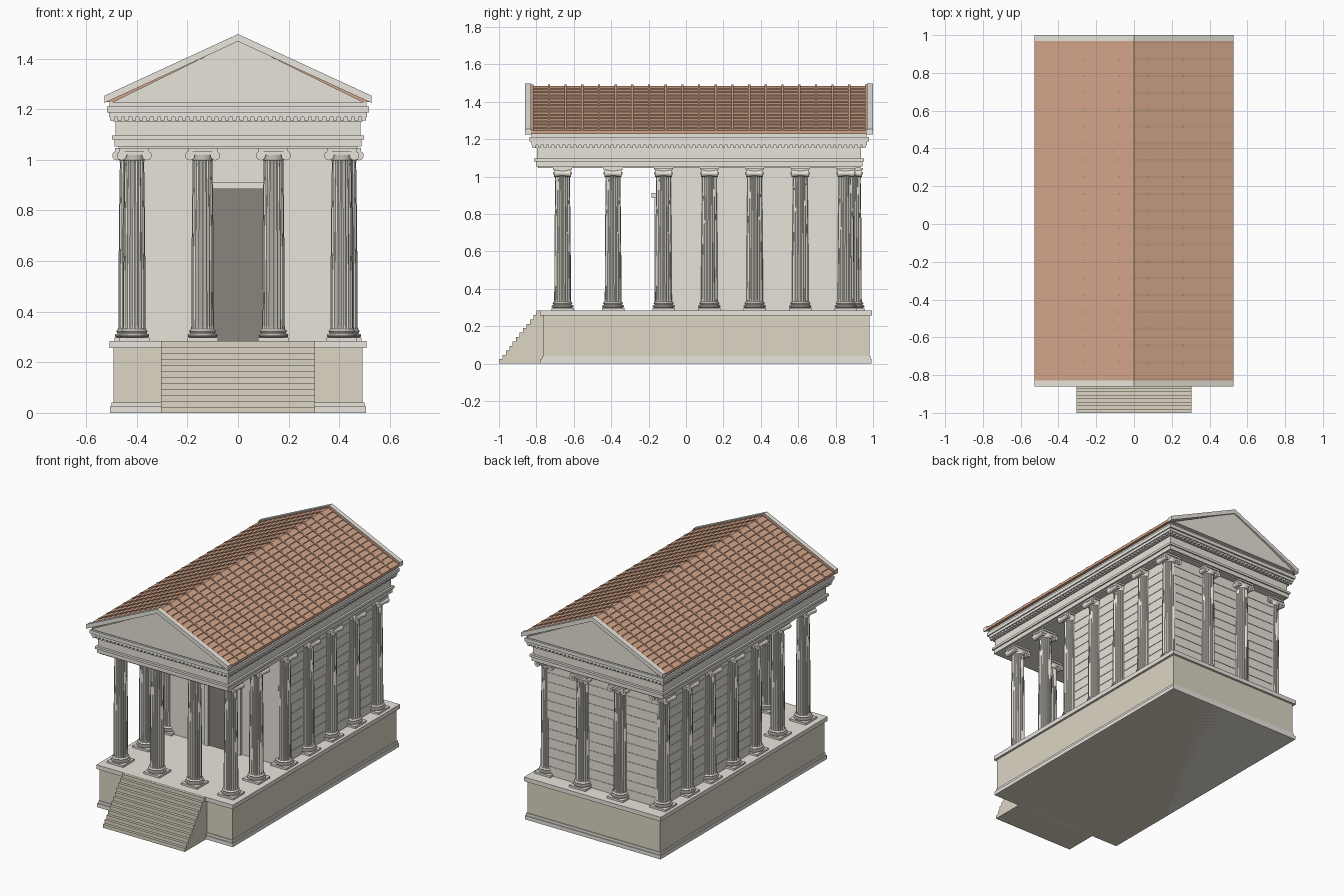
import bpy, bmesh, math

if "Cube" in bpy.data.objects:
    bpy.data.objects.remove(bpy.data.objects["Cube"])

def mat(name, c):
    m = bpy.data.materials.new(name)
    m.diffuse_color = (*c, 1)
    m.use_nodes = True
    m.node_tree.nodes["Principled BSDF"].inputs["Base Color"].default_value = m.diffuse_color
    return m

STONE = mat("stone", (0.80, 0.77, 0.69))
TRIM = mat("trim", (0.82, 0.79, 0.73))
TUFF = mat("podium_stone", (0.72, 0.67, 0.55))
TILE = mat("tile", (0.64, 0.37, 0.25))
DARK = mat("door_dark", (0.25, 0.23, 0.20))

def finish(bm, name, m):
    bmesh.ops.recalc_face_normals(bm, faces=bm.faces)
    me = bpy.data.meshes.new(name)
    bm.to_mesh(me)
    bm.free()
    me.materials.append(m)
    ob = bpy.data.objects.new(name, me)
    bpy.context.collection.objects.link(ob)
    return ob

def add_prism(bm, pts, y0, y1):
    a = [bm.verts.new((x, y0, z)) for x, z in pts]
    b = [bm.verts.new((x, y1, z)) for x, z in pts]
    n = len(pts)
    bm.faces.new(a)
    bm.faces.new(b[::-1])
    for i in range(n):
        bm.faces.new((a[i], a[(i + 1) % n], b[(i + 1) % n], b[i]))

def add_box(bm, x0, x1, y0, y1, z0, z1):
    add_prism(bm, [(x0, z0), (x1, z0), (x1, z1), (x0, z1)], y0, y1)

def boxes(name, items, m):
    bm = bmesh.new()
    for b in items:
        add_box(bm, *b)
    return finish(bm, name, m)

def prisms(name, items, m):
    bm = bmesh.new()
    for pts, y0, y1 in items:
        add_prism(bm, pts, y0, y1)
    return finish(bm, name, m)

def lathe(bm, rings, n, flute=0.0):
    # rings of (radius, z); alternate vertices pulled in by flute
    loops = []
    for r, z in rings:
        loops.append([bm.verts.new(((r - flute * (i % 2)) * math.cos(2 * math.pi * i / n),
                                    (r - flute * (i % 2)) * math.sin(2 * math.pi * i / n), z))
                      for i in range(n)])
    for a, b in zip(loops, loops[1:]):
        for i in range(n):
            bm.faces.new((a[i], a[(i + 1) % n], b[(i + 1) % n], b[i]))
    bm.faces.new(loops[0][::-1])
    bm.faces.new(loops[-1])

# Podium with base and cap mouldings
boxes("podium", [(-.493, .493, -.765, .98, 0, .257)], TUFF)
boxes("podium_base", [(-.505, .505, -.777, .992, 0, .025), (-.499, .499, -.771, .986, .025, .042)], TRIM)
boxes("podium_cap", [(-.508, .508, -.78, .995, .257, .285)], TRIM)

# Front stairs
N = 12
boxes("stairs", [(-.305, .305, -1 + i * .22 / N, -.765, i * .284 / N, (i + 1) * .284 / N)
                 for i in range(N)], TUFF)

# Cella walls with raised ashlar courses on sides and back
boxes("cella", [(-.426, .426, -.15, .886, .285, 1.045)], STONE)
h = .755 / 12
blocks = []
for k in range(12):
    z0, z1 = .286 + k * h, .286 + (k + 1) * h - .003
    blocks.append((-.429, .429, -.135, .889, z0, z1))
boxes("wall_courses", blocks, STONE)

# Door, frame and lintel
boxes("door", [(-.105, .105, -.156, -.145, .285, .885)], DARK)
boxes("door_frame", [(s * .12 - .015, s * .12 + .015, -.168, -.145, .285, .885) for s in (-1, 1)]
      + [(-.15, .15, -.185, -.145, .885, .912)], TRIM)

# One column: plinth, tori, fluted shaft, scroll capital
bm = bmesh.new()
add_box(bm, -.06, .06, -.06, .06, .285, .298)
lathe(bm, [(.050, .298), (.057, .301), (.059, .306), (.057, .311), (.050, .313), (.048, .317),
           (.050, .319), (.053, .323), (.050, .328), (.046, .331)], 24)
base_mesh = finish(bm, "column_base", STONE)
bm = bmesh.new()
lathe(bm, [(.046, .33), (.0445, .345), (.044, .56), (.042, .78), (.039, .985), (.040, 1.0)], 40, .0035)
shaft = finish(bm, "column_shaft", STONE)
bm = bmesh.new()
lathe(bm, [(.039, .997), (.042, 1.0), (.042, 1.004), (.046, 1.012), (.048, 1.022)], 24)
add_box(bm, -.055, .055, -.043, .043, 1.02, 1.034)
add_box(bm, -.058, .058, -.05, .05, 1.034, 1.046)
for s in (-1, 1):
    # waisted scroll roll, ending in a small eye
    rows = []
    for y, r in [(-.051, .007), (-.046, .007), (-.046, .019), (-.036, .019), (-.015, .015), (.015, .015),
                 (.036, .019), (.046, .019), (.046, .007), (.051, .007)]:
        rows.append([bm.verts.new((s * .05 + r * math.cos(t * math.pi / 8), y,
                                   1.017 + r * math.sin(t * math.pi / 8))) for t in range(16)])
    for a, b in zip(rows, rows[1:]):
        for i in range(16):
            bm.faces.new((a[i], a[(i + 1) % 16], b[(i + 1) % 16], b[i]))
    bm.faces.new(rows[0])
    bm.faces.new(rows[-1])
capital = finish(bm, "column_capital", STONE)
parts = (base_mesh, shaft, capital)

# Column positions: porch, side returns, engaged sides and back
spots = [(s * x, -.66) for s in (-1, 1) for x in (.41, .14)]
spots += [(s * .41, -.39) for s in (-1, 1)]
spots += [(s * .428, y) for s in (-1, 1) for y in (-.12, .125, .367, .611, .855)]
spots += [(s * .14, .895) for s in (-1, 1)]
for n, (x, y) in enumerate(spots):
    for p in parts:
        ob = p if n == 0 else bpy.data.objects.new(p.name, p.data)
        if n:
            bpy.context.collection.objects.link(ob)
        ob.location = (x, y, 0)

# Entablature: stacked bands about its own centre
CY = .07
def band(hx, hy, z0, z1):
    return (-hx, hx, CY - hy, CY + hy, z0, z1)
boxes("architrave", [band(.473, .862, 1.045, 1.055), band(.488, .873, 1.053, 1.083)], STONE)
boxes("architrave_fillet", [band(.497, .882, 1.081, 1.096)], TRIM)
boxes("frieze", [band(.484, .866, 1.096, 1.16)], STONE)
boxes("cornice", [band(.492, .876, 1.152, 1.172), band(.510, .897, 1.17, 1.19),
                  band(.517, .908, 1.188, 1.211), band(.507, .895, 1.211, 1.228)], TRIM)

# Dentils around all four sides
d = []
nx, ny = 36, 62
for i in range(nx):
    x = -.497 + i * .994 / (nx - 1)
    for s in (-1, 1):
        y = CY + s * .883
        d.append((x - .008, x + .008, y - .01, y + .01, 1.156, 1.171))
for i in range(1, ny - 1):
    y = CY - .883 + i * 1.766 / (ny - 1)
    for s in (-1, 1):
        d.append((s * .497 - .008, s * .497 + .008, y - .008, y + .008, 1.156, 1.171))
boxes("dentils", d, TRIM)

# Pediments: recessed triangle and raking cornice at both ends
tri = [(-.5, 1.226), (.5, 1.226), (0, 1.472)]
rake = [(-.527, 1.225), (-.527, 1.254), (0, 1.497), (.527, 1.254), (.527, 1.225), (0, 1.468)]
bed = [(-.49, 1.226), (0, 1.469), (.49, 1.226), (.462, 1.226), (0, 1.455)]
ends = ((-.86, -.829), (.969, 1.0))
prisms("tympanum", [(tri, -.85, -.82), (tri, .96, .99)], STONE)
prisms("raking_cornice", [(rake, *e) for e in ends], TRIM)

# Roof: stepped tile rows plus cover ribs running down the slope
R = 14
def on_slope(t, lift):
    return (.526 * (1 - t), 1.241 + .243 * t + lift)
right = []
for i in range(R):
    right += [on_slope(i / R, .005), on_slope((i + 1) / R, 0)]
outline = [(.526, 1.228)] + right + [(-x, z) for x, z in right[::-1][1:]] + [(-.526, 1.228)]
prisms("roof_tiles", [(outline, -.829, .969)], TILE)
ribs = []
for k in range(21):
    y = -.822 + k * 1.784 / 20
    for s in (-1, 1):
        q = [on_slope(0, -.004), on_slope(1, -.004), on_slope(1, .008), on_slope(0, .008)]
        ribs.append(([(s * x, z) for x, z in q], y - .006, y + .006))
prisms("roof_ribs", ribs, TILE)

# Smooth shading with kept edges
bpy.ops.object.select_all(action='DESELECT')
for ob in (base_mesh, capital):
    ob.select_set(True)
bpy.context.view_layer.objects.active = capital
bpy.ops.object.shade_smooth_by_angle(angle=math.radians(35))
